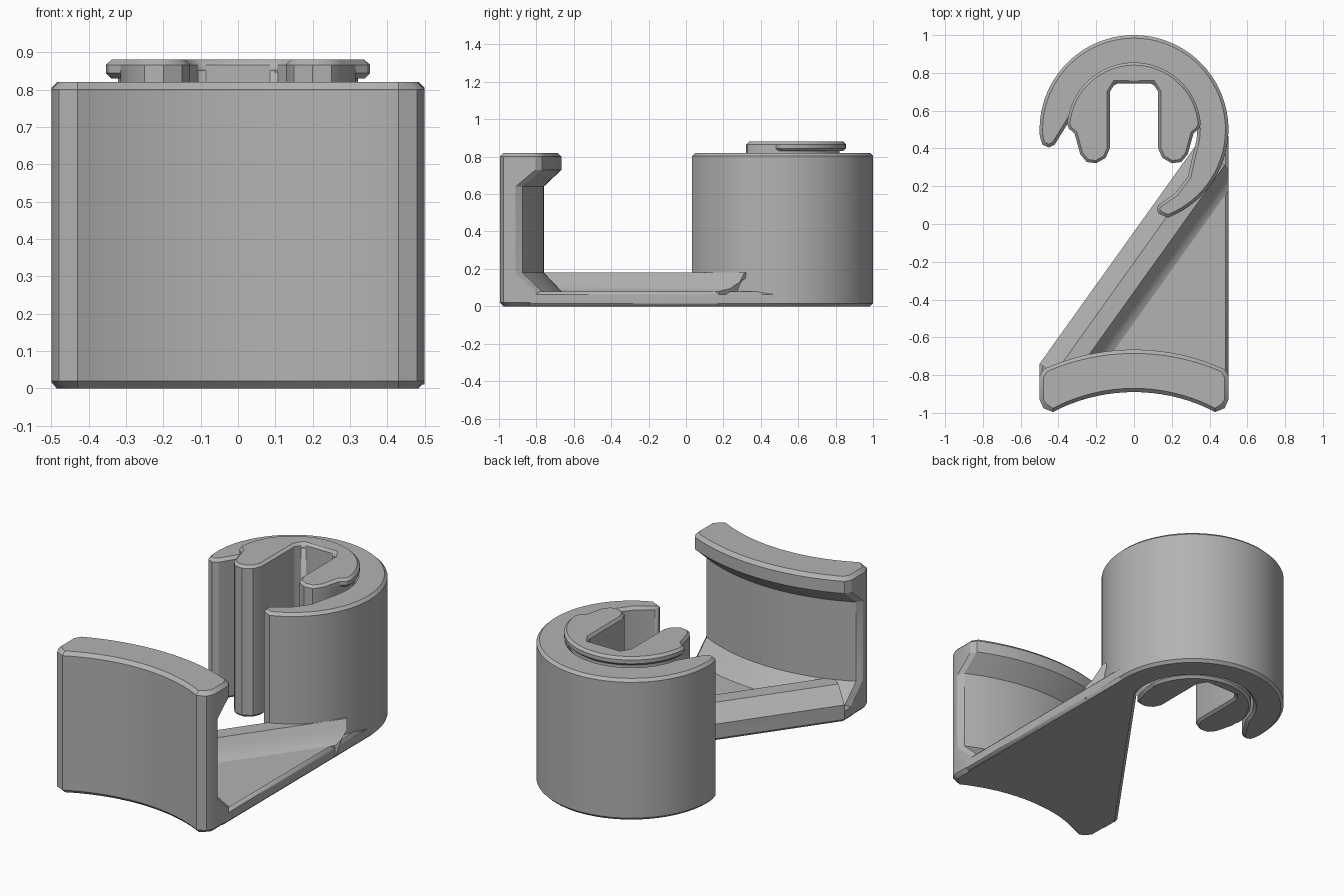
import bpy, bmesh
from math import cos, sin, sqrt, radians
from mathutils import Vector

if "Cube" in bpy.data.objects:
    bpy.data.objects.remove(bpy.data.objects["Cube"])

grey = bpy.data.materials.new("plain grey")
grey.use_nodes = True
grey.diffuse_color = (0.45, 0.45, 0.45, 1)
grey.node_tree.nodes["Principled BSDF"].inputs["Base Color"].default_value = (0.45, 0.45, 0.45, 1)


def loft(name, rings, chamfer=0.0):
    """Skin a closed solid through loops of points with equal counts."""
    bm = bmesh.new()
    loops = [[bm.verts.new(p) for p in ring] for ring in rings]
    n = len(loops[0])
    for a, b in zip(loops, loops[1:]):
        for i in range(n):
            j = (i + 1) % n
            bm.faces.new((a[i], a[j], b[j], b[i]))
    bm.faces.new(loops[0][::-1])
    bm.faces.new(loops[-1])
    bmesh.ops.recalc_face_normals(bm, faces=bm.faces)
    mesh = bpy.data.meshes.new(name)
    bm.to_mesh(mesh)
    bm.free()
    mesh.materials.append(grey)
    obj = bpy.data.objects.new(name, mesh)
    bpy.context.collection.objects.link(obj)
    if chamfer:
        mod = obj.modifiers.new("chamfer", "BEVEL")
        mod.width = chamfer
        mod.segments = 1
        mod.limit_method = "ANGLE"
        mod.angle_limit = radians(50)
    bpy.ops.object.select_all(action="DESELECT")
    obj.select_set(True)
    bpy.context.view_layer.objects.active = obj
    bpy.ops.object.shade_smooth_by_angle(angle=radians(28))
    return obj


def prism(name, outline, z0, z1, chamfer):
    return loft(name, [[(x, y, z) for x, y in outline] for z in (z0, z1)], chamfer)


def arc(radius, start, end, steps, cy=0.5):
    angles = [radians(start + (end - start) * i / steps) for i in range(steps + 1)]
    return [(radius * cos(a), cy + radius * sin(a)) for a in angles]


# Open ring with flared mouth
ring = arc(0.5, -69, 184, 56)
ring += [(-0.485, 0.42), (-0.45, 0.405), (-0.42, 0.42)]
ring += arc(0.335, 168, -18, 40)
ring += [(0.285, 0.25), (0.22, 0.165), (0.115, 0.09), (0.13, 0.055)]
prism("open_ring", ring, 0, 0.82, 0.016)


# Slotted insert and its collar
def insert_outline(radius):
    half = [(radius - 0.01, 0.505), (0.315, 0.48), (0.285, 0.37), (0.25, 0.328),
            (0.2, 0.322), (0.15, 0.35), (0.128, 0.4), (0.128, 0.7), (0.1, 0.745)]
    mirrored = [(-x, y) for x, y in half]
    return arc(radius, 5, 175, 32) + mirrored + half[::-1]


prism("slotted_insert", insert_outline(0.322), 0, 0.865, 0.014)
prism("insert_collar", insert_outline(0.355), 0.83, 0.88, 0.014)


# Curved front wall with a sloped lip at the top and a fillet at the foot
def wall_outline(radius, z, inset=0.0):
    cy, steps, side = -1.82, 24, 0.5 - inset
    edge = side - 0.02
    front = [(-side, -0.93), (-side + 0.02, -0.975 + inset)]
    for i in range(steps + 1):
        x = -0.43 + 0.86 * i / steps
        front.append((x, cy + sqrt(0.93 ** 2 - x * x) + inset))
    front += [(side - 0.02, -0.975 + inset), (side, -0.93)]
    back = [(side, cy + sqrt(radius ** 2 - side ** 2) - 0.025 - inset)]
    for i in range(steps + 1):
        x = edge - 2 * edge * i / steps
        back.append((x, cy + sqrt(radius ** 2 - x * x) - inset))
    back.append((-side, back[0][1]))
    return [(x, y, z) for x, y in front + back]


wall, lip = 1.06, 1.155
loft("front_wall", [
    wall_outline(lip, 0, 0.02), wall_outline(lip, 0.02), wall_outline(lip, 0.08),
    wall_outline(wall, 0.18), wall_outline(wall, 0.64), wall_outline(lip, 0.73),
    wall_outline(lip, 0.80), wall_outline(lip, 0.82, 0.02)])

# Thin triangular floor
floor = [(-0.5, -0.85), (0.5, -0.85), (0.5, 0.48), (0.44, 0.5), (0.33, 0.42), (-0.5, -0.74)]
prism("base_floor", floor, 0, 0.08, 0.016)

# Raised diagonal rib, trimmed flush with the side of the base
start, end = Vector((-0.5, -0.74)), Vector((0.33, 0.42))
along = (end - start).normalized()
inward = Vector((along.y, -along.x))
section = [(0.016, 0), (0, 0.016), (0, 0.1), (0.095, 0.18), (0.185, 0.18),
           (0.215, 0.13), (0.245, 0.095), (0.28, 0.08), (0.28, 0.01)]
near, far = [], []
for depth, z in section:
    p = start + inward * depth
    q = p + along * min((end - start).length, (0.5 - p.x) / along.x)
    near.append((p.x, p.y, z))
    far.append((q.x, q.y, z))
loft("diagonal_rib", [near, far])
